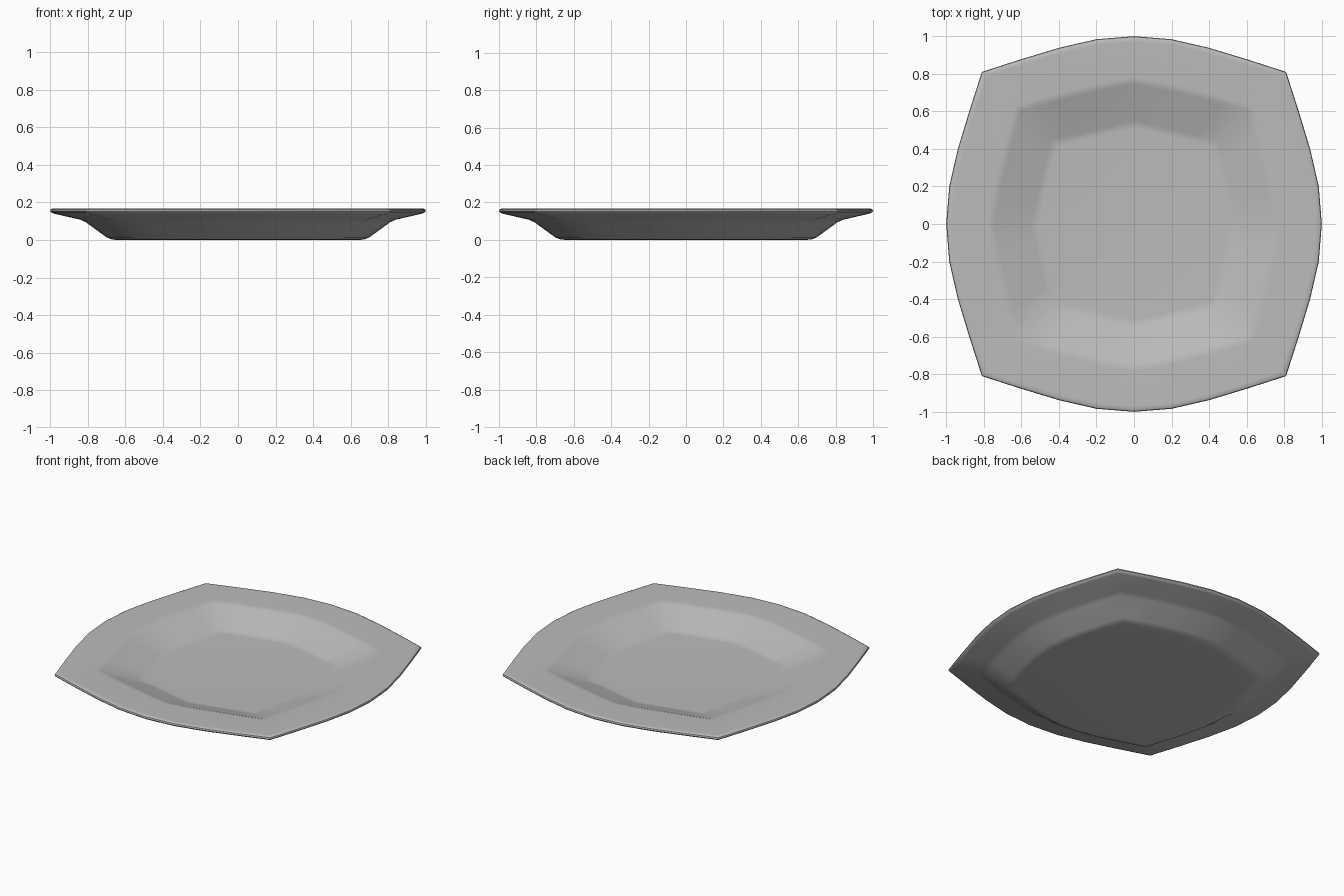
import bpy, math

cube = bpy.data.objects.get("Cube")
if cube:
    bpy.data.objects.remove(cube, do_unlink=True)

# Glazed grey ceramic
grey = bpy.data.materials.new("grey ceramic")
grey.use_nodes = True
colour = (0.5, 0.5, 0.5, 1)
grey.diffuse_color = colour
grey.node_tree.nodes["Principled BSDF"].inputs["Base Color"].default_value = colour

# One bowed side of the outline, from corner towards corner
SIDE = [(0.81, -0.81), (0.876, -0.605), (0.938, -0.4), (0.984, -0.2),
        (1, 0), (0.984, 0.2), (0.938, 0.4), (0.876, 0.605)]


def outline(bow):
    """Four turned sides; bow 1 is curved, bow 0 has straight half sides."""
    points = []
    for turn in range(4):
        c, s = round(math.cos(turn * math.pi / 2)), round(math.sin(turn * math.pi / 2))
        for x, y in SIDE:
            straight = 1 - 0.19 * abs(y) / 0.81
            x = straight + (x - straight) * bow
            points.append((x * c - y * s, x * s + y * c))
    return points


# Section from underside centre, round the lip, to the inner floor: size, height, bow
SECTION = [(0.64, 0, 1), (0.67, 0.002, 1), (0.70, 0.014, 1), (0.81, 0.094, 1),
           (0.84, 0.108, 1), (0.98, 0.14, 1), (0.995, 0.147, 1), (1, 0.154, 1),
           (0.997, 0.163, 1), (0.987, 0.168, 1), (0.97, 0.168, 1),
           (0.78, 0.167, 0.5), (0.765, 0.166, 0.3), (0.745, 0.16, 0.3),
           (0.55, 0.086, 0), (0.53, 0.081, 0), (0.51, 0.08, 0)]

verts, faces = [], []
for size, height, bow in SECTION:
    verts += [(x * size, y * size, height) for x, y in outline(bow)]
n = len(SIDE) * 4
for ring in range(len(SECTION) - 1):
    for i in range(n):
        a, b = ring * n + i, ring * n + (i + 1) % n
        faces.append((a, b, b + n, a + n))
faces.append(tuple(reversed(range(n))))
faces.append(tuple(range(len(verts) - n, len(verts))))

mesh = bpy.data.meshes.new("plate")
mesh.from_pydata(verts, [], faces)
mesh.materials.append(grey)
plate = bpy.data.objects.new("plate", mesh)
bpy.context.collection.objects.link(plate)

# Smooth surfaces with crisp corners
bpy.context.view_layer.objects.active = plate
plate.select_set(True)
bpy.ops.object.shade_smooth_by_angle(angle=math.radians(30))
